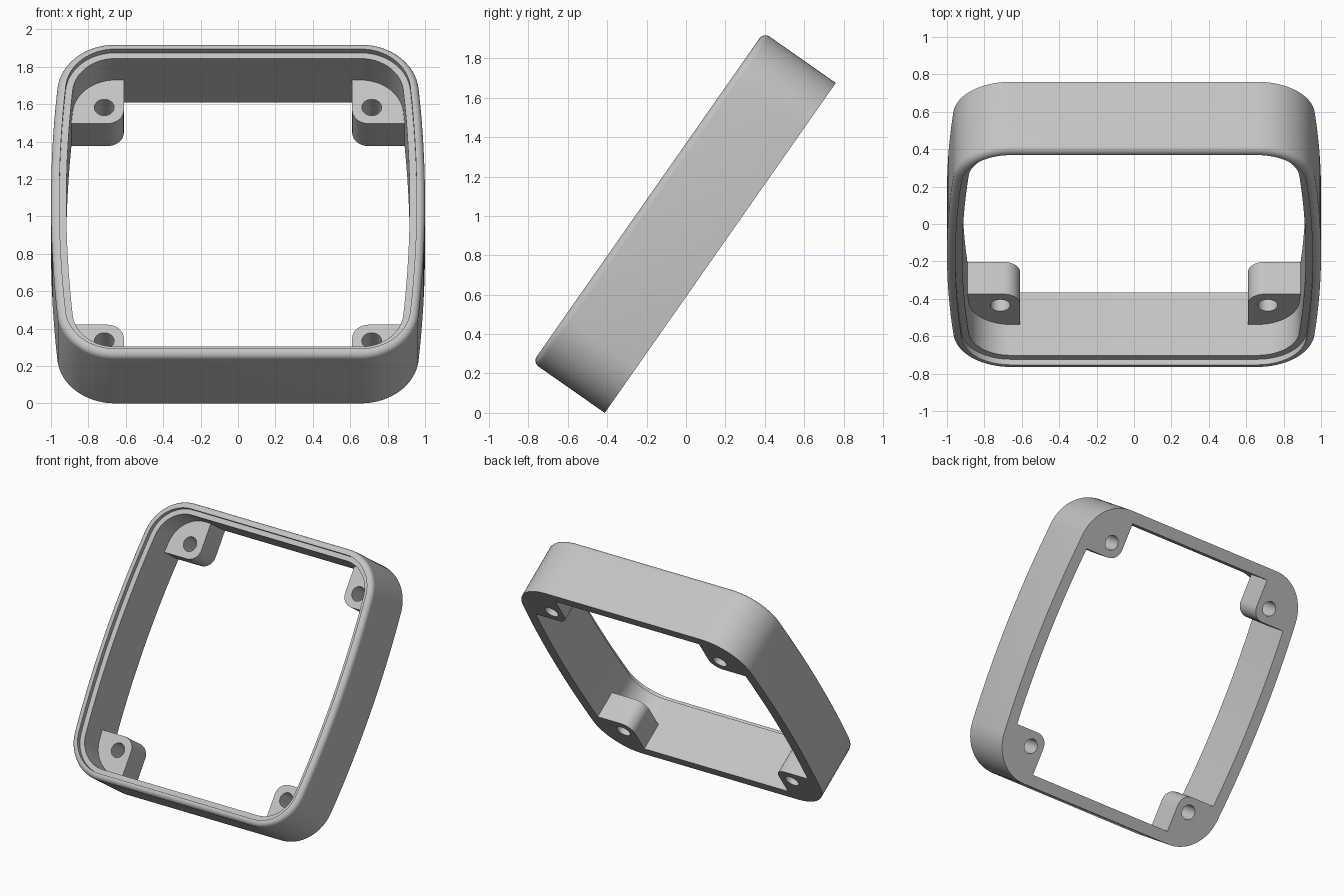
import bpy, bmesh, math
from mathutils import Matrix, Vector

if "Cube" in bpy.data.objects:
    bpy.data.objects.remove(bpy.data.objects["Cube"])

TILT = math.radians(55)
H, DEPTH = 1.0225, 0.447          # half length along the slope, frame depth
R_SIDE, R_CORNER = 8.0, 0.31      # gently bowed sides, rounded corners
WALL, LIP, STEP, FILLET = 0.082, 0.045, 0.036, 0.036
BOSS_H = 0.21

grey = bpy.data.materials.new("light_grey")
grey.diffuse_color = (0.55, 0.55, 0.55, 1)
grey.use_nodes = True
grey.node_tree.nodes["Principled BSDF"].inputs["Base Color"].default_value = grey.diffuse_color

place = Matrix.Translation((0, 0.174, H * math.sin(TILT))) @ Matrix.Rotation(TILT, 4, 'X')

# Centres shared by every offset of the outline
CX = 1 - R_SIDE + math.sqrt((R_SIDE - R_CORNER) ** 2 - (H - R_CORNER) ** 2)
A0 = math.asin((H - R_CORNER) / (R_SIDE - R_CORNER))


def quarter(t):
    """Outline from the middle of the right side to the end of the corner, inset by t."""
    pts = []
    for i in range(8):
        a = A0 * i / 8
        pts.append((1 - R_SIDE + (R_SIDE - t) * math.cos(a), (R_SIDE - t) * math.sin(a)))
    for i in range(17):
        a = A0 + (math.pi / 2 - A0) * i / 16
        pts.append((CX + (R_CORNER - t) * math.cos(a), H - R_CORNER + (R_CORNER - t) * math.sin(a)))
    return pts


def outline(t):
    q = quarter(t)
    half = q + [(-x, y) for x, y in reversed(q)]
    return half + [(x, -y) for x, y in reversed(half[1:-1])]


def finish(name, bm):
    bmesh.ops.recalc_face_normals(bm, faces=bm.faces)
    me = bpy.data.meshes.new(name)
    bm.to_mesh(me)
    bm.free()
    ob = bpy.data.objects.new(name, me)
    bpy.context.collection.objects.link(ob)
    me.materials.append(grey)
    ob.matrix_world = place
    bpy.ops.object.select_all(action='DESELECT')
    ob.select_set(True)
    bpy.context.view_layer.objects.active = ob
    bpy.ops.object.shade_smooth_by_angle(angle=math.radians(30))
    return ob


# Frame: wall section (inset, height) swept round the outline
section = [(0, 0)]
for i in range(7):
    a = math.pi / 2 * i / 6
    section.append((FILLET * (1 - math.cos(a)), DEPTH - FILLET + FILLET * math.sin(a)))
section += [(LIP, DEPTH), (LIP, DEPTH - STEP), (WALL, DEPTH - STEP), (WALL, 0)]
bm = bmesh.new()
rings = [[bm.verts.new((x, y, n)) for x, y in outline(t)] for t, n in section]
for k, ring in enumerate(rings):
    nxt = rings[(k + 1) % len(rings)]
    for i in range(len(ring)):
        j = (i + 1) % len(ring)
        bm.faces.new((ring[i], ring[j], nxt[j], nxt[i]))
finish("frame", bm)

# Screw bosses: corner blocks with a rounded inner corner and a through hole
BX, BY, BR = 0.61, 0.656, 0.09
side_x = 1 - R_SIDE + math.sqrt((R_SIDE - WALL) ** 2 - BY ** 2)
boss = [(side_x, BY)] + [p for p in quarter(WALL) if p[1] > BY + 0.005] + [(BX, H - WALL)]
for i in range(9):
    a = math.pi + math.pi / 2 * i / 8
    boss.append((BX + BR + BR * math.cos(a), BY + BR + BR * math.sin(a)))
hole = [(0.715 + 0.053 * math.cos(i * math.pi / 16), 0.762 + 0.053 * math.sin(i * math.pi / 16))
        for i in range(32)]


def add_boss(name, sx, sy):
    bm = bmesh.new()
    edges = []
    for loop in (boss, hole):
        vs = [bm.verts.new((x * sx, y * sy, 0)) for x, y in loop]
        edges += [bm.edges.new((vs[i], vs[(i + 1) % len(vs)])) for i in range(len(vs))]
    bmesh.ops.triangle_fill(bm, edges=edges, use_beauty=True, normal=Vector((0, 0, 1)))
    ext = bmesh.ops.extrude_face_region(bm, geom=bm.faces[:], use_keep_orig=True)
    top = [g for g in ext["geom"] if isinstance(g, bmesh.types.BMVert)]
    bmesh.ops.translate(bm, verts=top, vec=(0, 0, BOSS_H))
    finish(name, bm)


for sx, h in ((-1, "left"), (1, "right")):
    for sy, v in ((-1, "lower"), (1, "upper")):
        add_boss(f"{v}_{h}_screw_boss", sx, sy)
